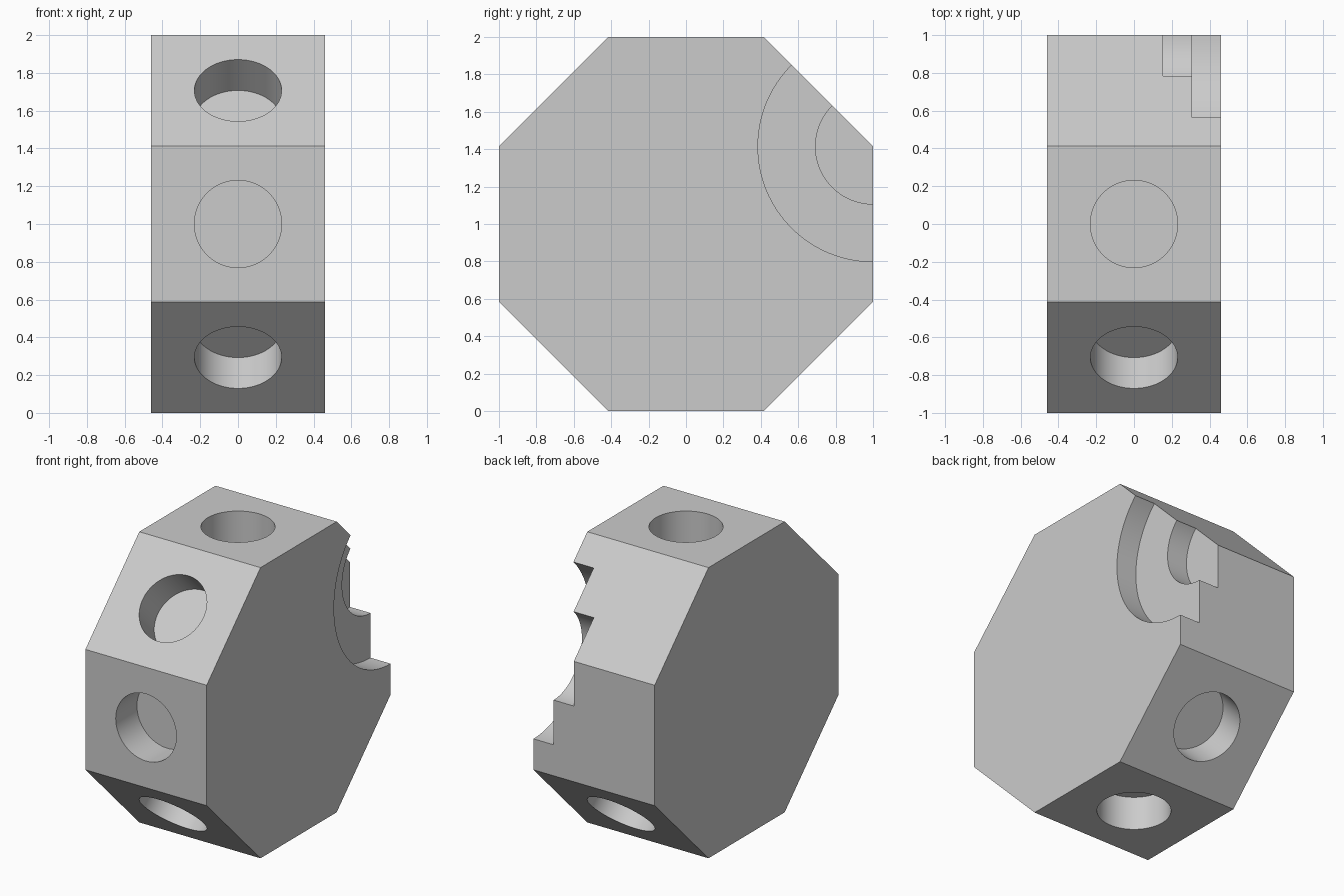
import bpy, bmesh, math
from mathutils import Vector, Matrix

cube = bpy.data.objects.get("Cube")
if cube:
    bpy.data.objects.remove(cube)

U = 2 / 13                      # design module: block is 13 units across flats
HALF_W = 3 * U                  # half thickness along x
CENTRE = Vector((0, 0, 1))

grey = bpy.data.materials.new("light grey")
grey.use_nodes = True
COLOUR = (0.6, 0.6, 0.6, 1)
grey.diffuse_color = COLOUR
grey.node_tree.nodes["Principled BSDF"].inputs["Base Color"].default_value = COLOUR


def cylinder(name, centre, axis, radius, length, sides, turn=0.0):
    """Closed prism centred on a point, with its axis along a direction."""
    bm = bmesh.new()
    matrix = (Matrix.Translation(centre)
              @ Vector(axis).to_track_quat('Z', 'Y').to_matrix().to_4x4()
              @ Matrix.Rotation(turn, 4, 'Z'))
    bmesh.ops.create_cone(bm, cap_ends=True, segments=sides, radius1=radius,
                          radius2=radius, depth=length, matrix=matrix)
    mesh = bpy.data.meshes.new(name)
    bm.to_mesh(mesh)
    bm.free()
    mesh.materials.append(grey)
    obj = bpy.data.objects.new(name, mesh)
    bpy.context.collection.objects.link(obj)
    return obj


# Octagonal block, lying with its axis along x and a flat on the ground
block = cylinder("octagonal_block", CENTRE, (1, 0, 0),
                 1 / math.cos(math.pi / 8), 2 * HALF_W, 8, math.pi / 8)

cutters = []

# Blind round sockets on six rim faces; the back and upper back stay plain
for i in range(2, 8):
    angle = i * math.pi / 4
    normal = Vector((0, math.cos(angle), math.sin(angle)))
    cutters.append(cylinder(f"socket_cutter_{i}", CENTRE + normal,
                            normal, 1.5 * U, 3 * U, 96))

# Stepped round notch at the upper back corner of the +x side
corner = Vector((HALF_W, 1, 1 + math.tan(math.pi / 8)))
for label, radius, depth in (("wide", 4 * U, U), ("narrow", 2 * U, 2 * U)):
    cutters.append(cylinder(f"{label}_notch_cutter", corner, (1, 0, 0),
                            radius, 2 * depth, 128))

bpy.ops.object.select_all(action='DESELECT')
block.select_set(True)
bpy.context.view_layer.objects.active = block
for cutter in cutters:
    mod = block.modifiers.new(cutter.name, 'BOOLEAN')
    mod.operation = 'DIFFERENCE'
    mod.solver = 'EXACT'
    mod.object = cutter
    bpy.ops.object.modifier_apply(modifier=mod.name)
for cutter in cutters:
    bpy.data.objects.remove(cutter)

bpy.ops.object.shade_smooth_by_angle(angle=math.radians(30))
